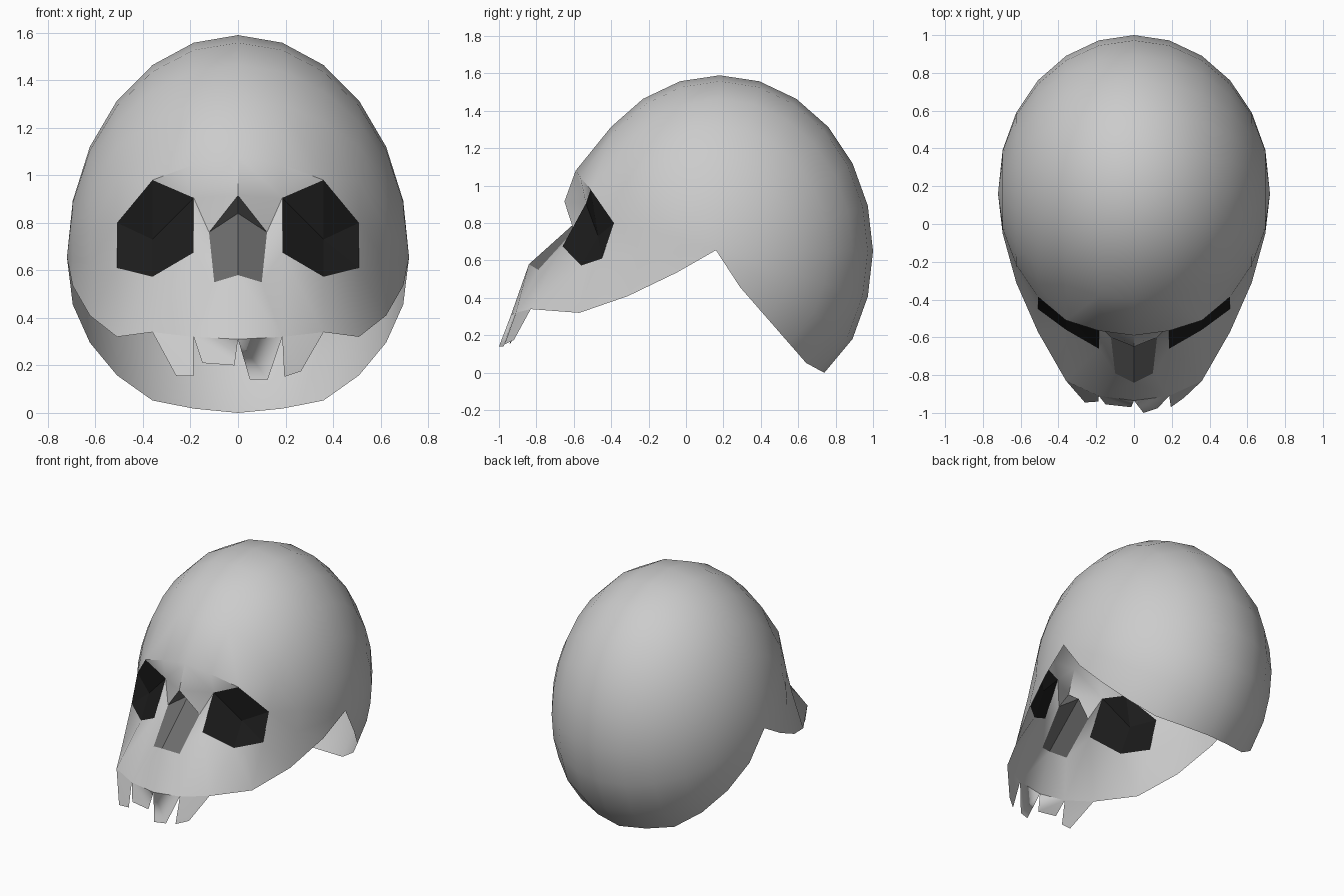
import bpy, bmesh
from math import sin, cos, radians

if "Cube" in bpy.data.objects:
    bpy.data.objects.remove(bpy.data.objects["Cube"])

X = [0.72 * sin(radians(15 * k)) for k in range(6)]   # columns from the midline outward
POLE = (0.72, 0.16, 0.655)


def shell(k, t):
    """Point on the braincase ellipsoid, column k, t degrees forward from the top."""
    r, a = cos(radians(15 * k)), radians(t)
    return (X[k], 0.18 - 0.82 * r * sin(a), 0.65 + 0.94 * r * cos(a))


def row(yz):
    return [(X[k], y, z) for k, (y, z) in enumerate(yz)]


def make(name, faces, colour=None, smooth=None, mirror=True):
    bm = bmesh.new()
    for s in ((1, -1) if mirror else (1,)):
        for f in faces:
            bm.faces.new([bm.verts.new((s * x, y, z)) for x, y, z in f])
    bmesh.ops.remove_doubles(bm, verts=bm.verts, dist=0.0005)
    bmesh.ops.recalc_face_normals(bm, faces=bm.faces)
    # outward facing: check the foremost face
    bm.normal_update()
    front = min(bm.faces, key=lambda f: f.calc_center_median().y)
    if front.normal.y > 0:
        bmesh.ops.reverse_faces(bm, faces=bm.faces)
    me = bpy.data.meshes.new(name)
    bm.to_mesh(me)
    bm.free()
    ob = bpy.data.objects.new(name, me)
    bpy.context.collection.objects.link(ob)
    if colour is not None:
        m = bpy.data.materials.new(name)
        m.diffuse_color = (colour, colour, colour, 1)
        m.use_nodes = True
        m.node_tree.nodes["Principled BSDF"].inputs["Base Color"].default_value = m.diffuse_color
        me.materials.append(m)
    if smooth:
        bpy.ops.object.select_all(action='DESELECT')
        ob.select_set(True)
        bpy.context.view_layer.objects.active = ob
        bpy.ops.object.shade_smooth_by_angle(angle=radians(smooth))
    return ob


# Braincase rows, from the rear lower rim over the top to the forehead
rows = [[shell(k, t) for k in range(6)] for t in range(-135, 60, 15)]
rim = [(x, y - 0.04 * min(1, k / 2), z - 0.022 * min(1, k / 2)) for k, (x, y, z) in enumerate(rows[0])]
rim[0] = (0, 0.74, 0)
rim[1] = (X[1], 0.705, 0.018)
rows[0] = rim

# Face rows: brow, eye middle, eye bottom, upper jaw
brow = row([(-.59, 1.08), (-.565, 1.045), (-.51, .98)]) + [shell(k, 60) for k in (3, 4, 5)]
mid = row([(-.65, .915), (-.535, .905), (-.47, .73), (-.385, .80)]) + [shell(k, 75) for k in (4, 5)]
low = row([(-.84, .58), (-.66, .675), (-.56, .573), (-.45, .61)]) + [shell(k, 92) for k in (4, 5)]
jaw = row([(-.935, .31), (-.91, .32), (-.83, .34), (-.57, .32), (-.31, .41), (-.05, .535)])
rows.append(brow)

faces = []


def strip(a, b, start=0):
    for k in range(start, 5):
        faces.append([a[k], a[k + 1], b[k + 1], b[k]])
    faces.append([a[5], POLE, b[5]])


for a, b in zip(rows, rows[1:]):
    strip(a, b)
strip(brow, mid, 3)
strip(mid, low, 3)
strip(low, jaw, 1)

# Bone around the eye and nose openings
side, base, roof = (.122, -.60, .76), (.10, -.79, .55), (0, -.55, .84)
faces += [
    [brow[0], brow[1], mid[1], mid[0]],
    [brow[1], brow[2], mid[1]],
    [brow[2], brow[3], mid[3]],
    [mid[0], mid[1], side],
    [mid[1], low[1], side],
    [side, low[1], base],
    [base, low[1], jaw[1]],
    [low[0], base, jaw[1], jaw[0]],
]
make("skull", faces, smooth=40)

# Dark eye sockets: a fan around a recessed centre
ring = [brow[2], mid[1], low[1], low[2], low[3], mid[3]]
make("eye_sockets", [[mid[2], ring[i], ring[(i + 1) % 6]] for i in range(6)], colour=0.012)

# Nose cavity
make("nose_cavity", [[mid[0], side, roof], [roof, side, base, low[0]]], colour=0.15)

# Uneven teeth hanging from the jaw rim


def left(p):
    return (-p[0], p[1], p[2])


teeth = [
    [left(jaw[2]), (-.26, -.945, .155), (-.188, -.94, .155), left(jaw[1])],
    [left(jaw[1]), (-.15, -.955, .21), (-.015, -.97, .20), jaw[0]],
    [jaw[0], (.05, -1.0, .14), (.125, -.975, .14), jaw[1]],
    [jaw[1], (.195, -.97, .152), (.265, -.92, .175), jaw[2]],
]
make("teeth", teeth, smooth=40, mirror=False)
